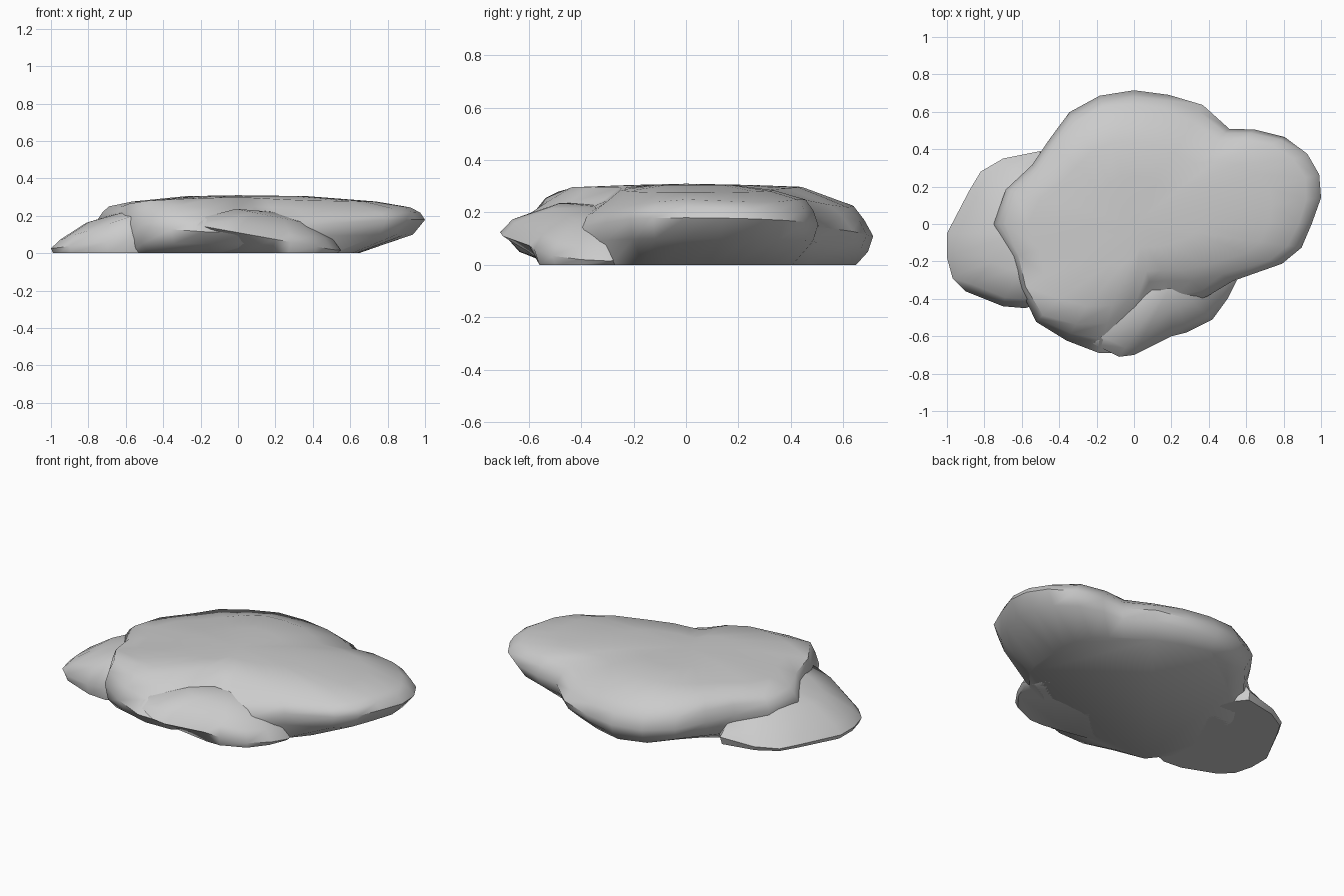
import bpy
import bmesh
from math import cos, sin, radians
from mathutils import Vector

default_cube = bpy.data.objects.get("Cube")
if default_cube:
    bpy.data.objects.remove(default_cube, do_unlink=True)

stone = bpy.data.materials.new("light grey stone")
stone.use_nodes = True
stone.diffuse_color = (0.6, 0.6, 0.6, 1)
shader = stone.node_tree.nodes["Principled BSDF"]
shader.inputs["Base Color"].default_value = stone.diffuse_color
shader.inputs["Roughness"].default_value = 0.9


def loft(name, rings, apex):
    """Skin closed rings from the flat base upwards and close them at an apex."""
    bm = bmesh.new()
    loops = [[bm.verts.new(point) for point in ring] for ring in rings]
    count = len(loops[0])
    bm.faces.new(reversed(loops[0]))
    for low, high in zip(loops, loops[1:]):
        for i in range(count):
            j = (i + 1) % count
            bm.faces.new((low[i], low[j], high[j], high[i]))
    tip = bm.verts.new(apex)
    for i in range(count):
        bm.faces.new((loops[-1][i], loops[-1][(i + 1) % count], tip))
    bmesh.ops.recalc_face_normals(bm, faces=bm.faces)
    mesh = bpy.data.meshes.new(name)
    bm.to_mesh(mesh)
    bm.free()
    mesh.materials.append(stone)
    rock = bpy.data.objects.new(name, mesh)
    bpy.context.collection.objects.link(rock)
    bpy.ops.object.select_all(action="DESELECT")
    rock.select_set(True)
    bpy.context.view_layer.objects.active = rock
    bpy.ops.object.shade_smooth_by_angle(angle=0.9)


# Directions round the slab, closer together at the nose
angles = [radians(a) for a in sorted({*range(0, 360, 15), 8, 22, 38, 352})]


def polar_ring(radii, height):
    """Ring from one radius per direction, with the height a function of index and angle."""
    return [Vector((r * cos(a), r * sin(a), height(i, a)))
            for i, (r, a) in enumerate(zip(radii, angles))]


def blend(inner, outer, amount):
    """Mix two lists of radii, reaching further out towards the nose."""
    return [p + (q - p) * (amount + .12 * max(cos(a), 0))
            for p, q, a in zip(inner, outer, angles)]


def scaled_ring(outline, centre, scale, height):
    """Outline shrunk towards a centre, with the height a function of x and y."""
    ring = []
    for point in outline:
        x, y = Vector(centre).lerp(Vector(point), scale)
        ring.append(Vector((x, y, height(x, y))))
    return ring


# Main slab: flat base, overhanging nose, rounded shoulder and nearly level top
base = [.64, .65, .67, .68, .68, .66, .65, .63, .63, .65, .62, .54, .52, .57,
        .6, .63, .62, .68, .68, .59, .53, .5, .47, .47, .5, .58, .63, .64]
belly = [.95, 1.01, 1.025, 1, .93, .82, .72, .735, .715, .715, .71, .69, .64, .63,
         .71, .75, .68, .7, .74, .72, .715, .69, .55, .5, .55, .61, .82, .905]
shoulder = [.88, .93, .95, .92, .85, .74, .63, .63, .64, .64, .65, .63, .6, .59,
            .66, .69, .64, .67, .69, .62, .55, .45, .32, .35, .43, .54, .75, .83]
shoulder_z = [.25, .245, .24, .24, .25, .25, .25, .23, .22, .225, .23, .24, .26, .26,
              .25, .25, .25, .265, .28, .255, .24, .235, .25, .245, .24, .23, .23, .24]
loft("main_slab", [
    polar_ring(base, lambda i, a: 0),
    polar_ring(blend(base, belly, .7), lambda i, a: .05 + .05 * max(cos(a), 0)),
    polar_ring(belly, lambda i, a: .145 + .035 * cos(2 * a)),
    polar_ring(blend(shoulder, belly, .55),
               lambda i, a: .07 + .018 * cos(2 * a) + shoulder_z[i] * .53),
    polar_ring(shoulder, lambda i, a: shoulder_z[i]),
    polar_ring([r * (.82 - .13 * max(sin(a), 0)) for r, a in zip(shoulder, angles)],
               lambda i, a: .298 - .022 * cos(a) ** 2),
    polar_ring([r * .4 for r in shoulder], lambda i, a: .305),
], (0, 0, .31))

# Low left lobe: a thin wedge rising towards the slab
left_outline = [(-.35, .2), (-.5, .39), (-.7, .35), (-.82, .28), (-.88, .18),
                (-1, -.05), (-1, -.18), (-.97, -.29), (-.9, -.36), (-.7, -.44),
                (-.58, -.45), (-.45, -.4)]
left_centre = (-.62, -.05)
loft("left_lobe", [
    scaled_ring(left_outline, left_centre, .97, lambda x, y: 0),
    scaled_ring(left_outline, left_centre, 1,
                lambda x, y: .025 + .12 * (x + 1) - .1 * max(y, 0)),
    scaled_ring(left_outline, left_centre, .88,
                lambda x, y: .055 + .33 * (x + 1) - .3 * max(y, 0)),
    scaled_ring(left_outline, left_centre, .5,
                lambda x, y: .11 + .28 * (x + 1) - .2 * max(y, 0)),
], (*left_centre, .22))

# Low front lobe: a sloping toe tucked under the slab, undercut along its front
front_outline = [(.5, -.18), (.1, -.15), (-.2, -.4), (-.22, -.64), (-.08, -.71),
                 (.0, -.7), (.2, -.6), (.28, -.58), (.42, -.51), (.5, -.4),
                 (.55, -.3)]
front_base = [(.48, -.18), (.1, -.15), (-.2, -.35), (-.24, -.47), (-.1, -.51),
              (.0, -.53), (.18, -.56), (.27, -.56), (.41, -.5), (.49, -.4),
              (.53, -.3)]
front_centre = (.2, -.32)
loft("front_lobe", [
    scaled_ring(front_base, front_centre, 1, lambda x, y: 0),
    scaled_ring(front_outline, front_centre, 1, lambda x, y: max(.11 - .18 * x, .015)),
    scaled_ring(front_outline, front_centre, .88, lambda x, y: .165 - .18 * x),
    scaled_ring(front_outline, front_centre, .5, lambda x, y: .235 - .2 * x),
], (*front_centre, .22))
